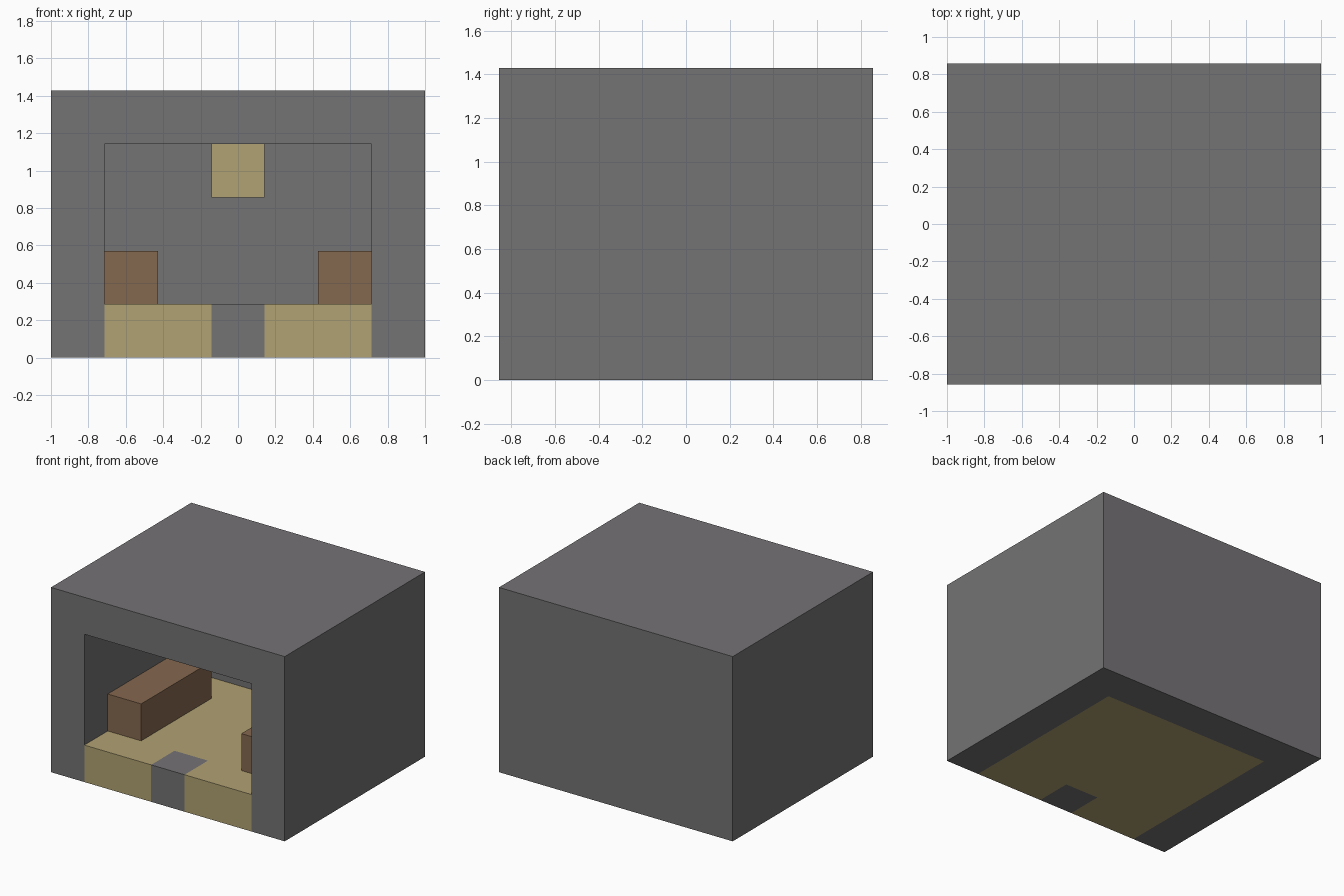
import bpy
import bmesh
from mathutils import Vector

if "Cube" in bpy.data.objects:
    bpy.data.objects.remove(bpy.data.objects["Cube"], do_unlink=True)

U = 2 / 7                                # one block
ORIGIN = Vector((-3.5, -3, 0))           # front corner of the block grid


def material(name, rgb):
    lin = [((c / 255 + 0.055) / 1.055) ** 2.4 for c in rgb] + [1]
    m = bpy.data.materials.new(name)
    m.use_nodes = True
    m.diffuse_color = lin
    m.node_tree.nodes["Principled BSDF"].inputs["Base Color"].default_value = lin
    return m


def block(name, mat, low, high):
    """Box between two corners given in blocks."""
    low, high = Vector(low), Vector(high)
    bm = bmesh.new()
    bmesh.ops.create_cube(bm, size=1)
    for v in bm.verts:
        v.co = Vector((v.co[i] + 0.5) * (high[i] - low[i]) + low[i] + ORIGIN[i]
                      for i in range(3)) * U
    mesh = bpy.data.meshes.new(name)
    bm.to_mesh(mesh)
    bm.free()
    mesh.materials.append(mat)
    obj = bpy.data.objects.new(name, mesh)
    bpy.context.collection.objects.link(obj)
    return obj


def carve(obj, low, high):
    """Cut a box out of an object."""
    cutter = block("cutter", obj.data.materials[0], low, high)
    cutter.hide_render = True
    mod = obj.modifiers.new("carve", "BOOLEAN")
    mod.operation = "DIFFERENCE"
    mod.solver = "EXACT"
    mod.object = cutter
    bpy.context.view_layer.objects.active = obj
    bpy.ops.object.modifier_apply(modifier=mod.name)
    bpy.data.objects.remove(cutter, do_unlink=True)


stone = material("grey stone", (117, 115, 117))
sand = material("pale sand", (177, 162, 115))
wood = material("brown wood", (133, 104, 79))

# Walls and roof, open at the front and below
shell = block("walls_and_roof", stone, (0, 0, 0), (7, 6, 5))
carve(shell, (1, -1, -1), (6, 5, 4))

# Floor with a stone doorstep set in its front edge
floor = block("floor", sand, (1, 0, 0), (6, 5, 1))
carve(floor, (3, -1, -1), (4, 1, 2))
block("doorstep", stone, (3, 0, 0), (4, 1, 1))

# Benches along both side walls
for side, x in (("right", 1), ("left", 5)):
    block(side + "_bench", wood, (x, 1, 1), (x + 1, 4, 2))

# Lamp under the middle of the ceiling
block("ceiling_lamp", sand, (3, 2, 3), (4, 3, 4))
